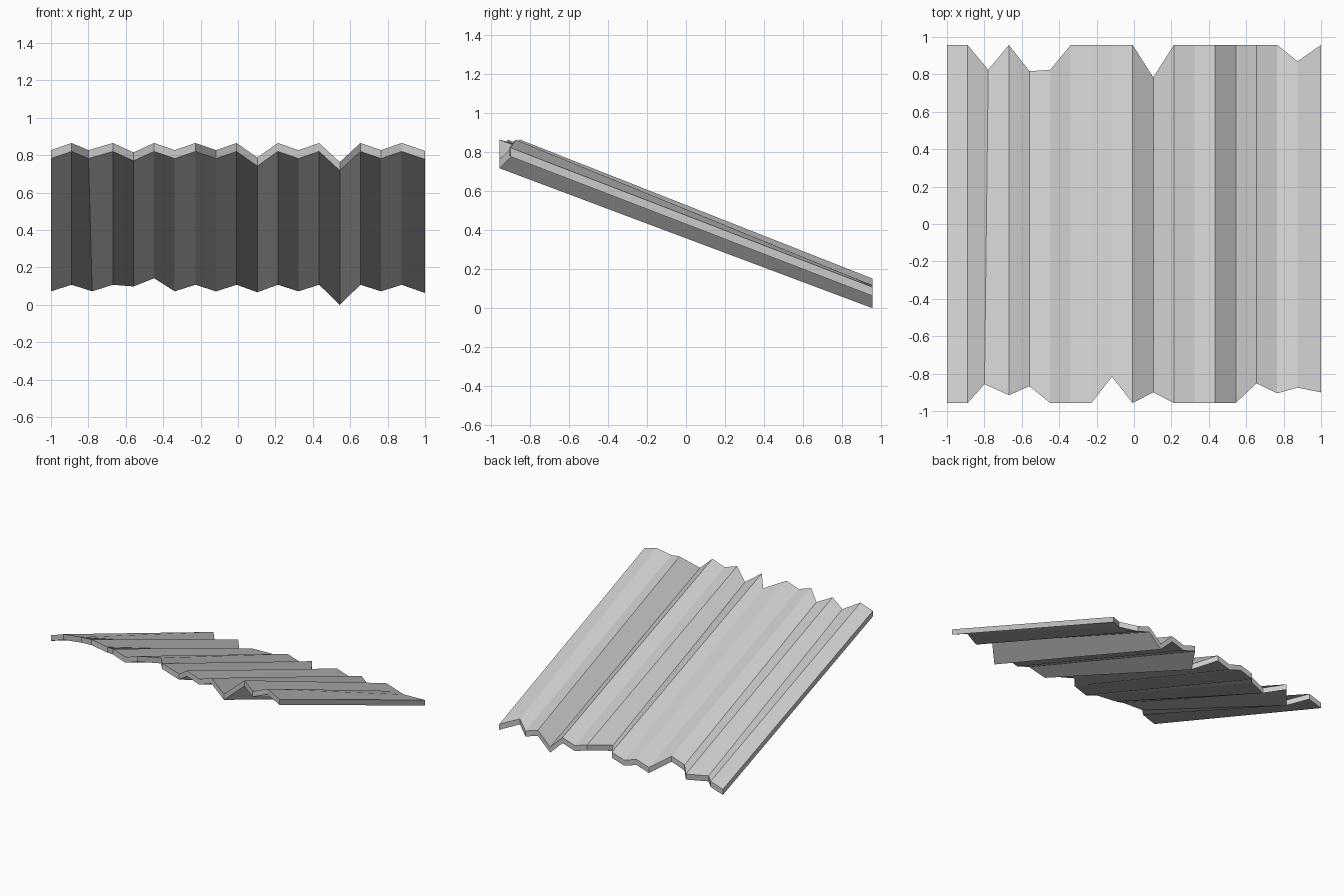
import bpy, bmesh

if "Cube" in bpy.data.objects:
    bpy.data.objects.remove(bpy.data.objects["Cube"])

STEP, THICK = 0.1103, 0.045
COUNT = 19

# Underside heights of the regular corrugation: (valley, ridge)
FRONT_Z = (0.782, 0.82)
BACK_Z = (0.072, 0.107)

# Dents in the corrugation: column -> (front, back) underside height
dents = {4: (0.77, 0.098), 5: (0.82, 0.142), 10: (0.742, 0.067),
         14: (0.718, 0.0), 18: (0.778, 0.063)}

# Broken edges: column -> y of the sheet end
front_nicks = {2: -0.856, 3: -0.915, 4: -0.867, 8: -0.817, 10: -0.9,
               15: -0.852, 16: -0.905, 17: -0.875, 18: -0.9}
back_nicks = {2: 0.825, 4: 0.817, 5: 0.824, 10: 0.784, 17: 0.87}

bm = bmesh.new()
columns = []
for i in range(COUNT):
    x = 1.0 if i == COUNT - 1 else -1 + STEP * i
    zf, zb = dents.get(i, (FRONT_Z[i % 2], BACK_Z[i % 2]))
    yf, yb = front_nicks.get(i, -0.957), back_nicks.get(i, 0.957)
    xf = x - 0.02 if i == 2 else x          # one crease runs slightly askew
    columns.append([bm.verts.new(p) for p in (
        (xf, yf, zf), (x, yb, zb), (x, yb, zb + THICK), (xf, yf, zf + THICK))])

# Skin between neighbouring columns: underside, back end, top, front end
for a, b in zip(columns, columns[1:]):
    for k in range(4):
        n = (k + 1) % 4
        bm.faces.new((a[k], a[n], b[n], b[k]))
bm.faces.new(columns[0])
bm.faces.new(columns[-1])
bmesh.ops.recalc_face_normals(bm, faces=bm.faces[:])

mesh = bpy.data.meshes.new("corrugated_sheet")
bm.to_mesh(mesh)
bm.free()
sheet = bpy.data.objects.new("corrugated_sheet", mesh)
bpy.context.collection.objects.link(sheet)
